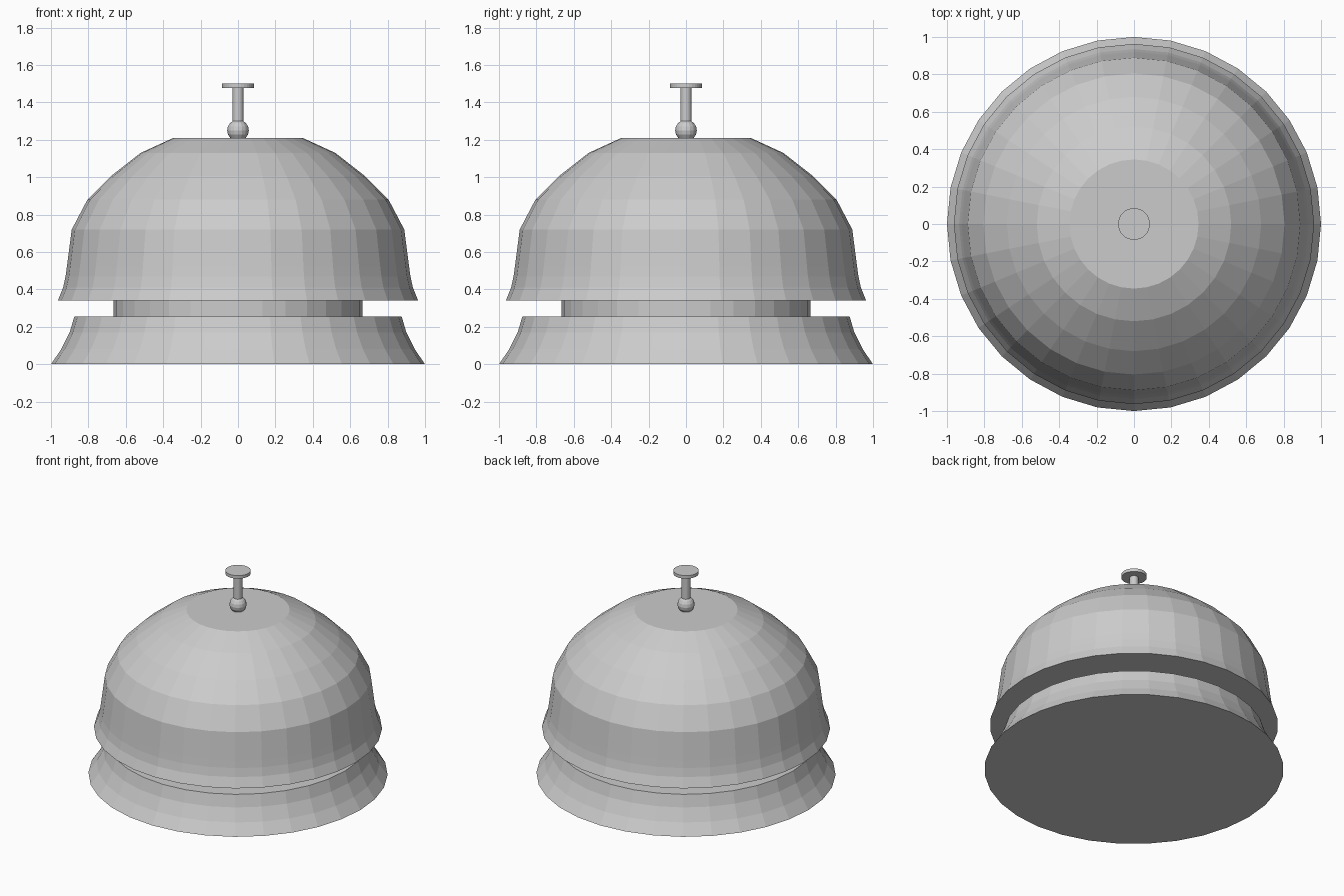
import bpy
import bmesh
import math

cube = bpy.data.objects.get("Cube")
if cube:
    bpy.data.objects.remove(cube, do_unlink=True)

metal = bpy.data.materials.new("silver_grey")
metal.use_nodes = True
GREY = (0.6, 0.6, 0.6, 1)
metal.diffuse_color = GREY
metal.node_tree.nodes["Principled BSDF"].inputs["Base Color"].default_value = GREY


def lathe(name, profile, sides=32):
    """Closed, flat-faced solid of revolution from (radius, height) pairs, bottom to top."""
    bm = bmesh.new()
    rings = []
    for r, z in profile:
        rings.append([bm.verts.new((r * math.cos(math.tau * i / sides),
                                    r * math.sin(math.tau * i / sides), z))
                      for i in range(sides)])
    for low, high in zip(rings, rings[1:]):
        for i in range(sides):
            j = (i + 1) % sides
            bm.faces.new((low[i], low[j], high[j], high[i]))
    bm.faces.new(rings[0][::-1])
    bm.faces.new(rings[-1])
    mesh = bpy.data.meshes.new(name)
    bm.to_mesh(mesh)
    bm.free()
    mesh.materials.append(metal)
    obj = bpy.data.objects.new(name, mesh)
    bpy.context.collection.objects.link(obj)
    return obj


# Flared foot and the recessed neck above it
lathe("base", [(1.0, 0), (0.945, 0.08), (0.9, 0.17), (0.875, 0.255)])
lathe("neck", [(0.665, 0.25), (0.665, 0.342)])

# Bell dome with a flared lip and flat crown
lathe("dome", [(0.963, 0.34), (0.935, 0.41), (0.922, 0.47), (0.915, 0.52),
               (0.889, 0.72), (0.805, 0.88), (0.68, 1.005),
               (0.52, 1.13), (0.345, 1.21)])

# Ball collar, cut flat where it meets the crown
R, MID = 0.058, 1.25
ball = [(R * math.cos(a), MID + R * math.sin(a))
        for a in (math.radians(d) for d in range(-45, 70, 22))]
lathe("ball_collar", ball, 16)

# Plunger
lathe("plunger_stem", [(0.029, 1.29), (0.029, 1.48)])
lathe("plunger_button", [(0.085, 1.477), (0.085, 1.5)])
